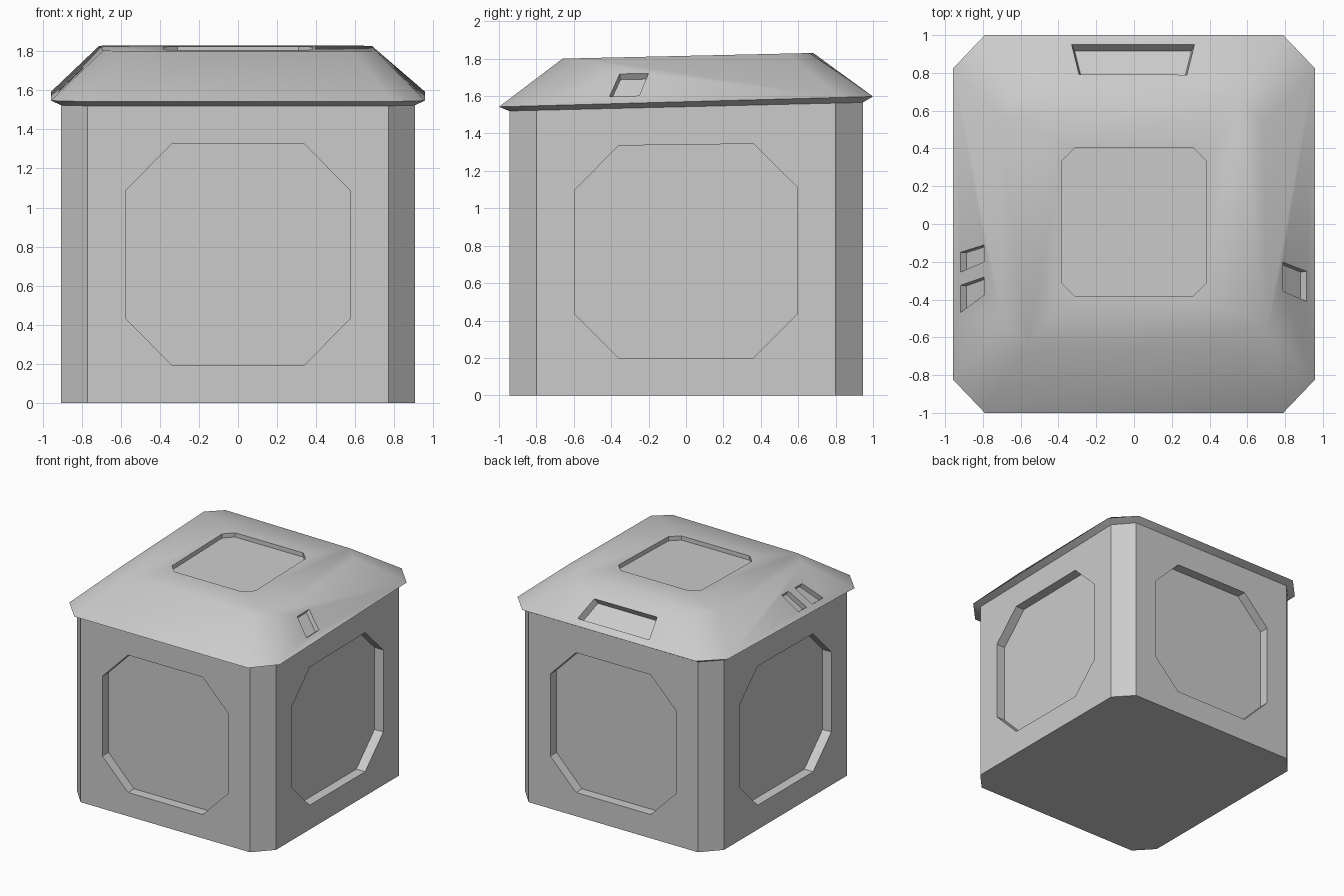
import bpy, bmesh, math
from mathutils import Vector

if "Cube" in bpy.data.objects:
    bpy.data.objects.remove(bpy.data.objects["Cube"])


def loft(name, rings):
    """Closed solid through rings of equal point count."""
    bm = bmesh.new()
    vs = [[bm.verts.new(p) for p in r] for r in rings]
    n = len(rings[0])
    bm.faces.new(vs[0])
    bm.faces.new(vs[-1])
    for a, b in zip(vs, vs[1:]):
        for i in range(n):
            j = (i + 1) % n
            bm.faces.new((a[i], a[j], b[j], b[i]))
    bmesh.ops.recalc_face_normals(bm, faces=bm.faces)
    me = bpy.data.meshes.new(name)
    bm.to_mesh(me)
    bm.free()
    ob = bpy.data.objects.new(name, me)
    bpy.context.collection.objects.link(ob)
    return ob


def octagon(x, y, cx, cy):
    """Chamfered rectangle: half sizes x, y; straight sides end at cx, cy."""
    return [(cx, -y), (x, -cy), (x, cy), (cx, y), (-cx, y), (-x, cy), (-x, -cy), (-cx, -y)]


def tilt(outline, z, slope):
    return [(x, y, z + slope * y) for x, y in outline]


def pocket(ob, pts, normal, depth, taper=1.0):
    """Cut a recess whose rim is pts, going inward against normal."""
    pts = [Vector(p) for p in pts]
    c = sum(pts, Vector()) / len(pts)
    n = Vector(normal).normalized()
    rings = [[c + (p - c) * k + n * d for p in pts]
             for k, d in ((2 - taper, depth), (taper, -depth))]
    cut = loft("cutter", rings)
    cut.hide_render = True
    m = ob.modifiers.new("recess", 'BOOLEAN')
    m.operation, m.solver, m.object = 'DIFFERENCE', 'EXACT', cut
    bpy.context.view_layer.objects.active = ob
    bpy.ops.object.modifier_apply(modifier=m.name)
    bpy.data.objects.remove(cut)


def open_cap(ob, sign, test):
    """Remove the hidden cap where body and roof meet."""
    bm = bmesh.new()
    bm.from_mesh(ob.data)
    bad = [f for f in bm.faces if f.normal.z * sign > 0.95 and test(f.calc_center_median().z)]
    bmesh.ops.delete(bm, geom=bad, context='FACES')
    bm.to_mesh(ob.data)
    bm.free()


# Body: chamfered box with a slightly sloping top
plan = octagon(0.905, 0.945, 0.77, 0.80)
neck = tilt(plan, 1.543, 0.024)
body = loft("body", [tilt(plan, 0, 0), neck])

# Octagonal recessed panels on the four walls
for s in (-1, 1):
    front = [(u, s * 0.945, 0.765 + v + (0.01 * s if v > 0 else 0))
             for u, v in octagon(0.573, 0.57, 0.34, 0.333)]
    side = [(s * 0.905, u, 0.77 + v + (0.013 * u if v > 0 else 0))
            for u, v in octagon(0.597, 0.57, 0.36, 0.333)]
    pocket(body, front, (0, s, 0), 0.08)
    pocket(body, side, (s, 0, 0), 0.08)
open_cap(body, 1, lambda z: z > 1.45)

# Roof: slanted underside, eave, sloping sides, slightly skewed top
EAVE, TOP = (1.57, 0.0275), (1.815, 0.0225)
top_plan = [(0.585, -0.66), (0.705, -0.55), (0.685, 0.54), (0.56, 0.66),
            (-0.59, 0.68), (-0.71, 0.57), (-0.69, -0.52), (-0.565, -0.64)]
roof = loft("roof", [neck, tilt(octagon(0.957, 1.0, 0.79, 0.825), *EAVE), tilt(top_plan, *TOP)])

# Shallow square recess in the roof top
hatch = [(x, y + 0.01) for x, y in octagon(0.38, 0.395, 0.31, 0.325)]
pocket(roof, tilt(hatch, *TOP), (0, 0, 1), 0.035)


def on_side(x, y):
    t = (0.957 - abs(x)) / (0.957 - 0.70)
    return (x, y, (EAVE[0] + EAVE[1] * y) * (1 - t) + (TOP[0] + TOP[1] * y) * t)


def on_back(x, y):
    t = (1.0 - y) / (1.0 - 0.67)
    return (x, y, (EAVE[0] + EAVE[1]) * (1 - t) + (TOP[0] + TOP[1] * 0.67) * t)


# Slots: one wide on the back slope, two on the left, one on the right
back = [(-0.33, 0.95), (0.32, 0.95), (0.28, 0.79), (-0.29, 0.79)]
left_a = [(-0.92, -0.15), (-0.795, -0.11), (-0.795, -0.20), (-0.92, -0.255)]
left_b = [(-0.92, -0.325), (-0.795, -0.28), (-0.795, -0.375), (-0.92, -0.47)]
right = [(0.79, -0.20), (0.915, -0.25), (0.915, -0.41), (0.79, -0.355)]
pocket(roof, [on_back(*p) for p in back], (0, 0.58, 0.81), 0.05, 0.95)
for pts, s in ((left_a, -1), (left_b, -1), (right, 1)):
    pocket(roof, [on_side(*p) for p in pts], (s * 0.69, 0, 0.72), 0.04, 0.92)
open_cap(roof, -1, lambda z: z < 1.57)

# Soft shading on the roof corners, flat walls on the body
bpy.ops.object.select_all(action='DESELECT')
roof.select_set(True)
bpy.context.view_layer.objects.active = roof
bpy.ops.object.shade_smooth_by_angle(angle=math.radians(38))
